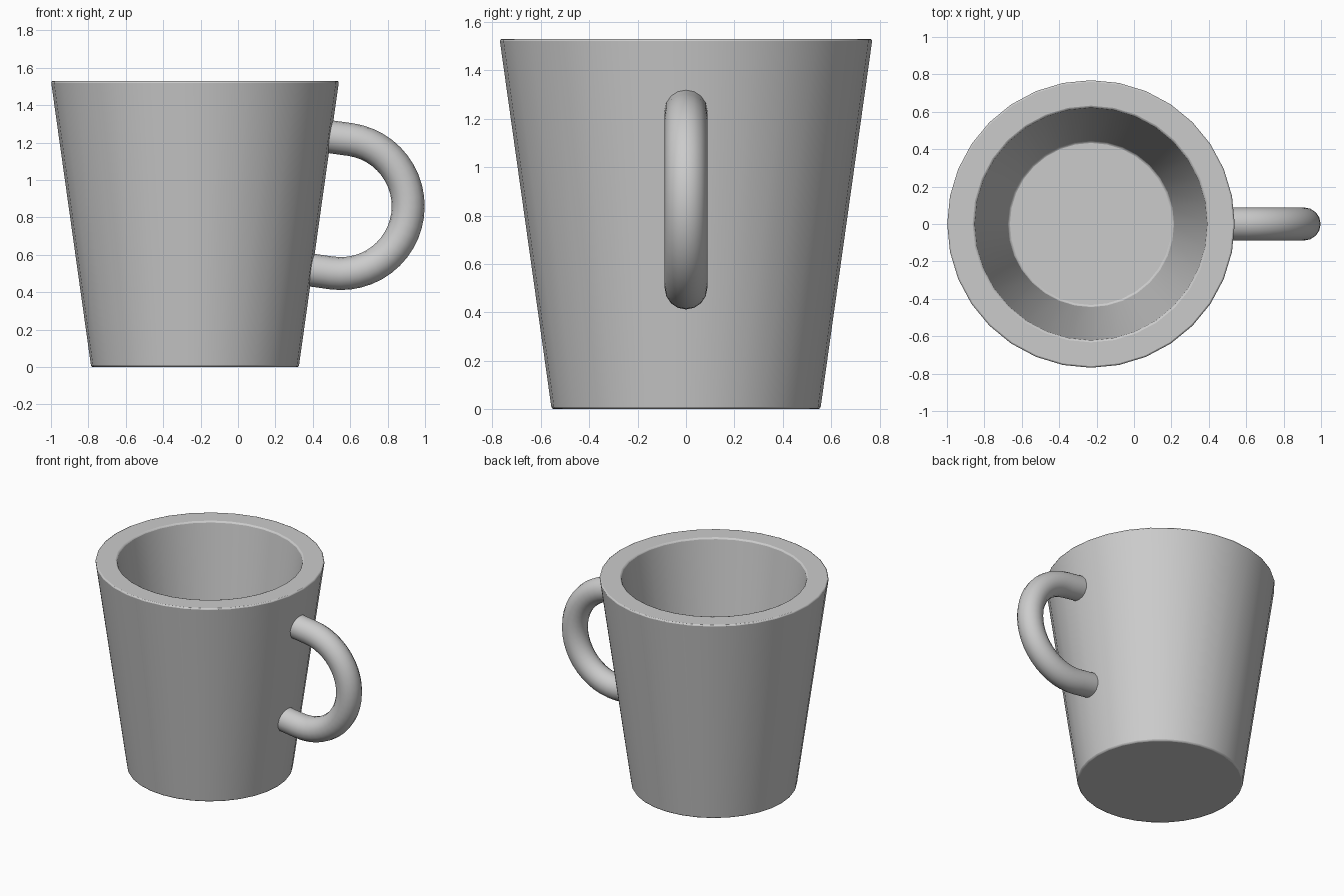
import bpy, bmesh
from math import sin, cos, tau, radians

if "Cube" in bpy.data.objects:
    bpy.data.objects.remove(bpy.data.objects["Cube"])

CX = -0.23      # cup axis
SEGS = 32


def smooth(obj, angle=35):
    bpy.ops.object.select_all(action='DESELECT')
    obj.select_set(True)
    bpy.context.view_layer.objects.active = obj
    bpy.ops.object.shade_smooth_by_angle(angle=radians(angle))


def lathe(name, profile, x):
    """Revolve (radius, z) points around z, closing both ends."""
    bm = bmesh.new()
    rings = [[bm.verts.new((r * cos(tau * i / SEGS), r * sin(tau * i / SEGS), z))
              for i in range(SEGS)] for r, z in profile]
    for a, b in zip(rings, rings[1:]):
        for i in range(SEGS):
            j = (i + 1) % SEGS
            bm.faces.new((a[i], a[j], b[j], b[i]))
    bm.faces.new(rings[0][::-1])
    bm.faces.new(rings[-1])
    bmesh.ops.recalc_face_normals(bm, faces=bm.faces[:])
    mesh = bpy.data.meshes.new(name)
    bm.to_mesh(mesh)
    bm.free()
    obj = bpy.data.objects.new(name, mesh)
    bpy.context.collection.objects.link(obj)
    obj.location.x = x
    return obj


# Cup: tapered outside, thick rim, tapered inside, inner floor
cup = lathe("cup", [(0.555, 0), (0.77, 1.53), (0.623, 1.53), (0.443, 0.24)], CX)
smooth(cup)
bevel = cup.modifiers.new("soft_edges", 'BEVEL')
bevel.width = 0.01
bevel.segments = 2
bevel.limit_method = 'ANGLE'
bevel.angle_limit = radians(35)

# Handle: half ring tilted with the wall, straight ends running into it
HX, HZ, R = 0.55, 0.86, 0.36
tilt = radians(8)
path = [(HX + R * cos(radians(82 - 7.5 * i)), HZ + R * sin(radians(82 - 7.5 * i)))
        for i in range(25)]


def into_wall(p, d):
    return (p[0] - d * cos(tilt), p[1] + d * sin(tilt))


path = [into_wall(path[0], 0.18)] + path + [into_wall(path[-1], 0.17)]

curve = bpy.data.curves.new("handle", 'CURVE')
curve.dimensions = '3D'
curve.bevel_depth = 0.088
curve.bevel_resolution = 6
curve.use_fill_caps = True
spline = curve.splines.new('POLY')
spline.points.add(len(path) - 1)
for pt, (x, z) in zip(spline.points, path):
    pt.co = (x, 0, z, 1)
handle = bpy.data.objects.new("handle", curve)
bpy.context.collection.objects.link(handle)
bpy.ops.object.select_all(action='DESELECT')
handle.select_set(True)
bpy.context.view_layer.objects.active = handle
bpy.ops.object.convert(target='MESH')
smooth(bpy.context.view_layer.objects.active)
